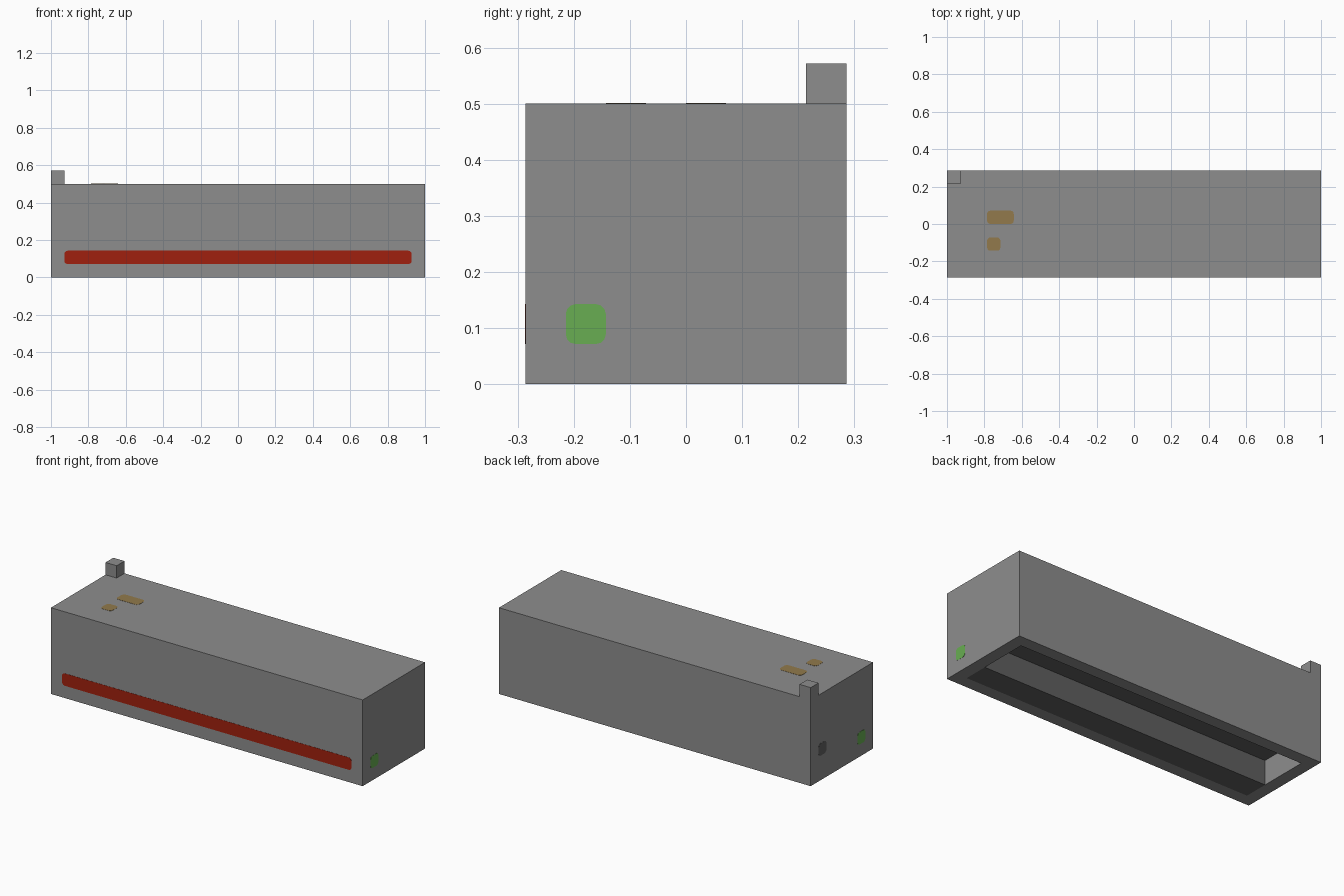
import bpy, bmesh
from mathutils import Vector

if "Cube" in bpy.data.objects:
    bpy.data.objects.remove(bpy.data.objects["Cube"], do_unlink=True)

U = 2 / 28          # module: the body is 28 x 8 x 7 modules
THIN = 0.002        # thickness of painted plates


def material(name, rgb):
    """Flat material from 0-255 display values."""
    lin = [((c / 255 + 0.055) / 1.055) ** 2.4 for c in rgb]
    m = bpy.data.materials.new(name)
    m.use_nodes = True
    m.diffuse_color = (*lin, 1)
    bsdf = m.node_tree.nodes["Principled BSDF"]
    bsdf.inputs["Base Color"].default_value = (*lin, 1)
    bsdf.inputs["Roughness"].default_value = 0.9
    return m


grey = material("body grey", (141, 141, 141))
dark = material("dark grey", (96, 96, 96))
red = material("red", (160, 32, 14))
green = material("green", (104, 174, 82))
tan = material("tan", (146, 122, 76))


def finish(name, bm, *mats):
    bmesh.ops.recalc_face_normals(bm, faces=bm.faces)
    mesh = bpy.data.meshes.new(name)
    bm.to_mesh(mesh)
    bm.free()
    for m in mats:
        mesh.materials.append(m)
    obj = bpy.data.objects.new(name, mesh)
    bpy.context.collection.objects.link(obj)
    return obj


def box(lo, hi):
    """Box between two opposite corners."""
    lo, hi = Vector(lo), Vector(hi)
    bm = bmesh.new()
    bmesh.ops.create_cube(bm, size=1)
    bmesh.ops.scale(bm, vec=hi - lo, verts=bm.verts)
    bmesh.ops.translate(bm, vec=(lo + hi) / 2, verts=bm.verts)
    return bm


def plate(name, lo, hi, axis, mat):
    """Thin rounded plate lying on a face; lo and hi in modules."""
    lo, hi = Vector(lo) * U, Vector(hi) * U
    lo[axis] -= THIN / 2
    hi[axis] += THIN / 2
    bm = box(lo, hi)
    corners = [e for e in bm.edges
               if abs(e.verts[0].co[axis] - e.verts[1].co[axis]) > THIN / 2]
    bmesh.ops.bevel(bm, geom=corners, offset=0.25 * U, segments=3,
                    profile=0.5, affect='EDGES')
    finish(name, bm, mat)


# Body: the underside is divided, then its middle is pushed up into a recess
bm = box((-14 * U, -4 * U, 0), (14 * U, 4 * U, 7 * U))
cuts = [((s * 13 * U, 0, 0), (1, 0, 0)) for s in (-1, 1)]
cuts += [((0, y * U, 0), (0, 1, 0)) for y in (-3, -1, 3)]
for co, no in cuts:
    under = [f for f in bm.faces if f.calc_center_median().z < 0.001]
    edges = {e for f in under for e in f.edges}
    verts = {v for f in under for v in f.verts}
    bmesh.ops.bisect_plane(bm, geom=under + list(edges) + list(verts),
                           plane_co=co, plane_no=no)

recess = None
for f in bm.faces:
    c = f.calc_center_median()
    if c.z < 0.001 and abs(c.x) < U:
        if -3 * U < c.y < -U:
            f.material_index = 1
        elif -U < c.y < 3 * U:
            recess = f
cap = bmesh.ops.extrude_discrete_faces(bm, faces=[recess])["faces"][0]
bmesh.ops.translate(bm, vec=(0, 0, 2 * U), verts=cap.verts)

# Recess ceiling and long walls are dark, the end walls stay grey
cap.material_index = 1
for e in cap.edges:
    for f in e.link_faces:
        f.normal_update()
        if abs(f.normal.x) < 0.5:
            f.material_index = 1
finish("body", bm, grey, dark)

# Corner stub on top
finish("corner_stub", box((-14 * U, 3 * U, 7 * U), (-13 * U, 4 * U, 8 * U)), grey)

# Painted details
plate("front_stripe", (-13, -4, 1), (13, -4, 2), 1, red)
for side, x in (("left", 14), ("right", -14)):
    plate(side + "_green_mark", (x, -3, 1), (x, -2, 2), 0, green)
plate("right_dark_mark", (-14, 2, 2), (-14, 3, 3), 0, dark)
plate("long_top_button", (-11, 0, 7), (-9, 1, 7), 2, tan)
plate("short_top_button", (-11, -2, 7), (-10, -1, 7), 2, tan)
